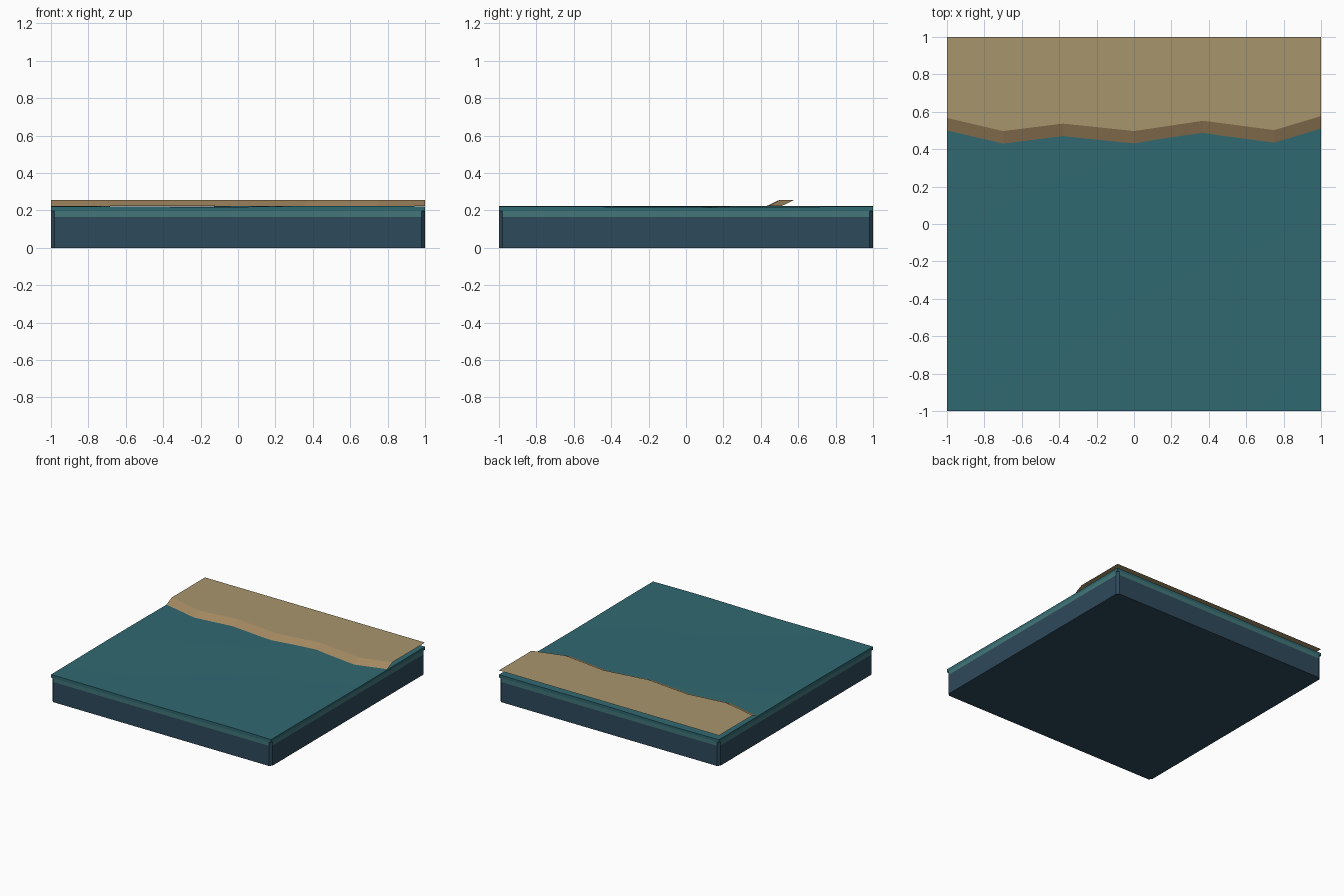
import bpy, bmesh
from math import sin

if "Cube" in bpy.data.objects:
    bpy.data.objects.remove(bpy.data.objects["Cube"])

def mat(name, col):
    m = bpy.data.materials.new(name)
    m.diffuse_color = (*col, 1)
    m.use_nodes = True
    m.node_tree.nodes["Principled BSDF"].inputs["Base Color"].default_value = m.diffuse_color
    return m

deep = mat("deep_blue", (0.027, 0.068, 0.105))
light = mat("light_teal", (0.055, 0.18, 0.19))
teal = mat("teal", (0.03, 0.14, 0.165))
sand = mat("sand", (0.39, 0.30, 0.155))
wet = mat("wet_sand", (0.37, 0.25, 0.12))

def finish(name, bm, mats, recalc=True):
    if recalc:
        bmesh.ops.recalc_face_normals(bm, faces=bm.faces)
    me = bpy.data.meshes.new(name)
    bm.to_mesh(me)
    bm.free()
    for m in mats:
        me.materials.append(m)
    ob = bpy.data.objects.new(name, me)
    bpy.context.collection.objects.link(ob)
    return ob

# Block with chamfered corners and a lighter band along each side
bm = bmesh.new()
a = 0.98
outline = [(-a, -1), (a, -1), (1, -a), (1, a), (a, 1), (-a, 1), (-1, a), (-1, -a)]
levels = [0, 0.165, 0.198]
rings = [[bm.verts.new((x, y, z)) for x, y in outline] for z in levels]
for k in range(2):
    for i in range(8):
        j = (i + 1) % 8
        f = bm.faces.new((rings[k][i], rings[k][j], rings[k + 1][j], rings[k + 1][i]))
        if k == 1 and i % 2 == 0:
            f.material_index = 1
bm.faces.new(rings[0][::-1])
bm.faces.new(rings[-1])
finish("water_block", bm, [deep, light])

# Water layer: gently rippled top with a square rim
def ripple(x, y):
    return 0.221 + 0.0025 * sin(4.5 * x + 1.2 * y) + 0.0015 * sin(3.5 * y - 2 * x)

bm = bmesh.new()
bmesh.ops.create_grid(bm, x_segments=16, y_segments=16, size=1)
rim = [e for e in bm.edges if e.is_boundary]
for v in bm.verts:
    v.co.z = ripple(v.co.x, v.co.y)
low = bmesh.ops.extrude_edge_only(bm, edges=rim)["geom"]
for v in low:
    if isinstance(v, bmesh.types.BMVert):
        v.co.z = 0.196
bmesh.ops.holes_fill(bm, edges=[e for e in bm.edges if e.is_boundary], sides=0)
water = finish("water_surface", bm, [teal])
for p in water.data.polygons:
    p.use_smooth = p.normal.z > 0.9

# Beach: open sheet with a zigzag sloping shoreline
shore = [(-1, .50), (-.70, .43), (-.38, .47), (0, .43), (.37, .485), (.75, .435), (1, .51)]
bm = bmesh.new()
rows = [[bm.verts.new((x, y, 0.223)) for x, y in shore],
        [bm.verts.new((x, y + 0.067, 0.255)) for x, y in shore],
        [bm.verts.new((x, 1, 0.255)) for x, y in shore]]
for k in range(2):
    for i in range(len(shore) - 1):
        f = bm.faces.new((rows[k][i], rows[k][i + 1], rows[k + 1][i + 1], rows[k + 1][i]))
        f.material_index = 1 - k
finish("beach", bm, [sand, wet], recalc=False)
